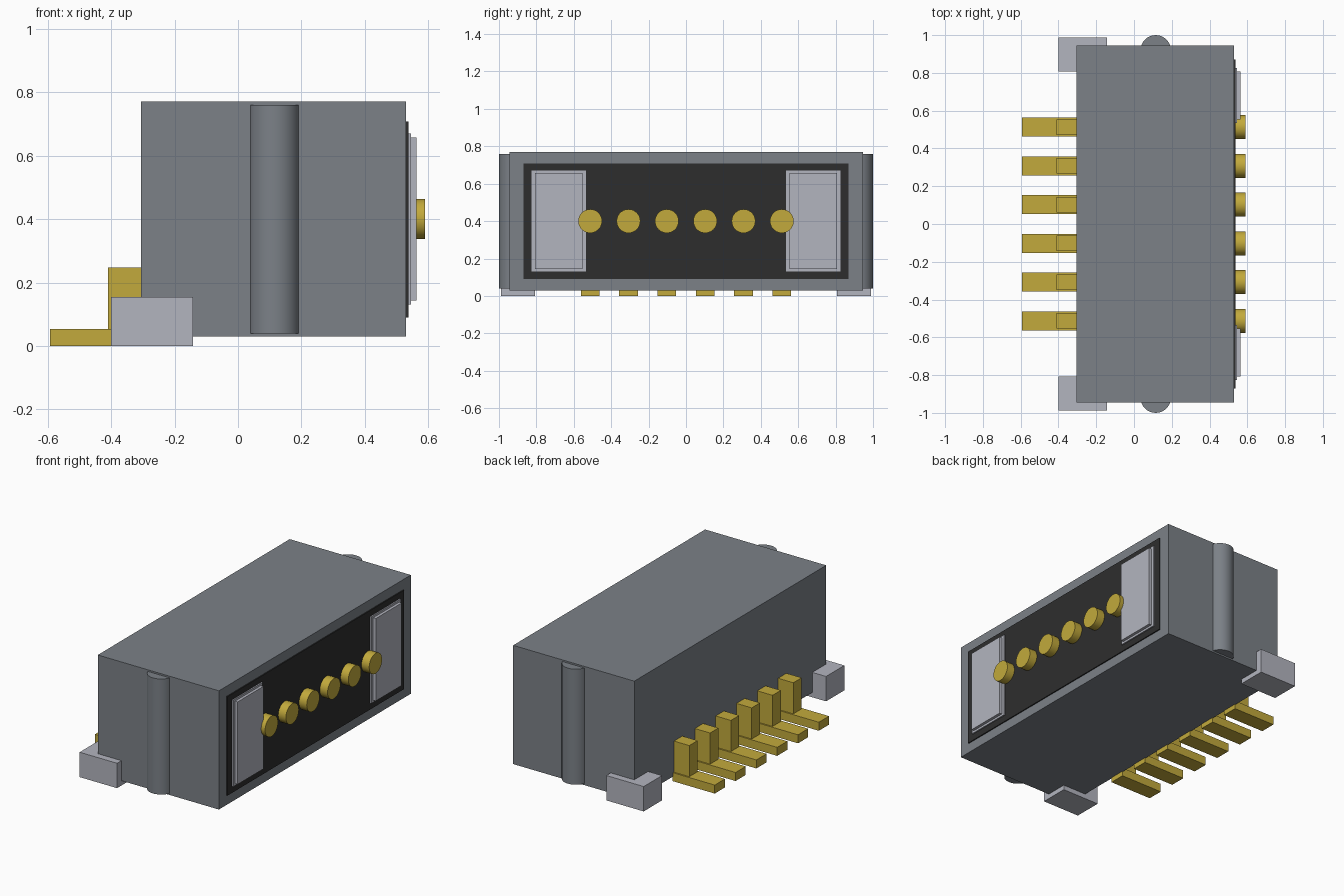
import bpy, bmesh, math
from mathutils import Matrix

cube = bpy.data.objects.get("Cube")
if cube:
    bpy.data.objects.remove(cube, do_unlink=True)


def material(name, rgb):
    m = bpy.data.materials.new(name)
    m.use_nodes = True
    m.diffuse_color = (*rgb, 1)
    m.node_tree.nodes["Principled BSDF"].inputs["Base Color"].default_value = (*rgb, 1)
    return m


GREY = material("slate grey plastic", (0.20, 0.22, 0.245))
BLACK = material("black insulator", (0.027, 0.027, 0.027))
SILVER = material("silver metal", (0.45, 0.46, 0.52))
GOLD = material("gold contact", (0.54, 0.40, 0.045))


def finish(name, bm, mat):
    mesh = bpy.data.meshes.new(name)
    bm.to_mesh(mesh)
    bm.free()
    mesh.materials.append(mat)
    obj = bpy.data.objects.new(name, mesh)
    bpy.context.collection.objects.link(obj)
    return obj


def box(name, xs, ys, zs, mat):
    """Box given by its limits on each axis."""
    bm = bmesh.new()
    size = [b - a for a, b in (xs, ys, zs)]
    mid = [(a + b) / 2 for a, b in (xs, ys, zs)]
    bmesh.ops.create_cube(bm, size=1, matrix=Matrix.Translation(mid) @ Matrix.Diagonal((*size, 1)))
    return finish(name, bm, mat)


def cylinder(name, centre, radius, depth, axis, mat):
    bm = bmesh.new()
    turn = Matrix.Rotation(math.pi / 2, 4, "Y") if axis == "X" else Matrix()
    bmesh.ops.create_cone(bm, cap_ends=True, segments=32, radius1=radius, radius2=radius,
                          depth=depth, matrix=Matrix.Translation(centre) @ turn)
    obj = finish(name, bm, mat)
    bpy.ops.object.select_all(action="DESELECT")
    obj.select_set(True)
    bpy.context.view_layer.objects.active = obj
    bpy.ops.object.shade_smooth_by_angle(angle=math.radians(30))
    return obj


# Housing and the dark mating face
box("housing", (-0.305, 0.53), (-0.945, 0.945), (0.03, 0.77), GREY)
box("insulator_panel", (0.52, 0.537), (-0.87, 0.87), (0.09, 0.707), BLACK)

# Mirrored parts: end ribs, solder tabs and stepped face plates
for side, s in (("right", -1), ("left", 1)):
    def span(a, b):
        return sorted((s * a, s * b))
    cylinder("end_rib_" + side, (0.115, s * 0.92, 0.4), 0.08, 0.72, "Z", GREY)
    box("solder_tab_" + side, (-0.4, -0.142), span(0.808, 0.988), (0, 0.155), SILVER)
    box("plate_base_" + side, (0.53, 0.545), span(0.535, 0.825), (0.13, 0.67), SILVER)
    box("plate_raised_" + side, (0.54, 0.563), span(0.553, 0.808), (0.143, 0.657), SILVER)

# Six contacts: round pin in front, upright post and flat foot behind
for i in range(6):
    y = (i - 2.5) * 0.205
    n = str(i + 1)
    cylinder("contact_pin_" + n, (0.56, y, 0.4), 0.0635, 0.06, "X", GOLD)
    box("contact_post_" + n, (-0.41, -0.30), (y - 0.041, y + 0.041), (0.016, 0.247), GOLD)
    box("contact_foot_" + n, (-0.592, -0.30), (y - 0.05, y + 0.05), (0, 0.053), GOLD)
